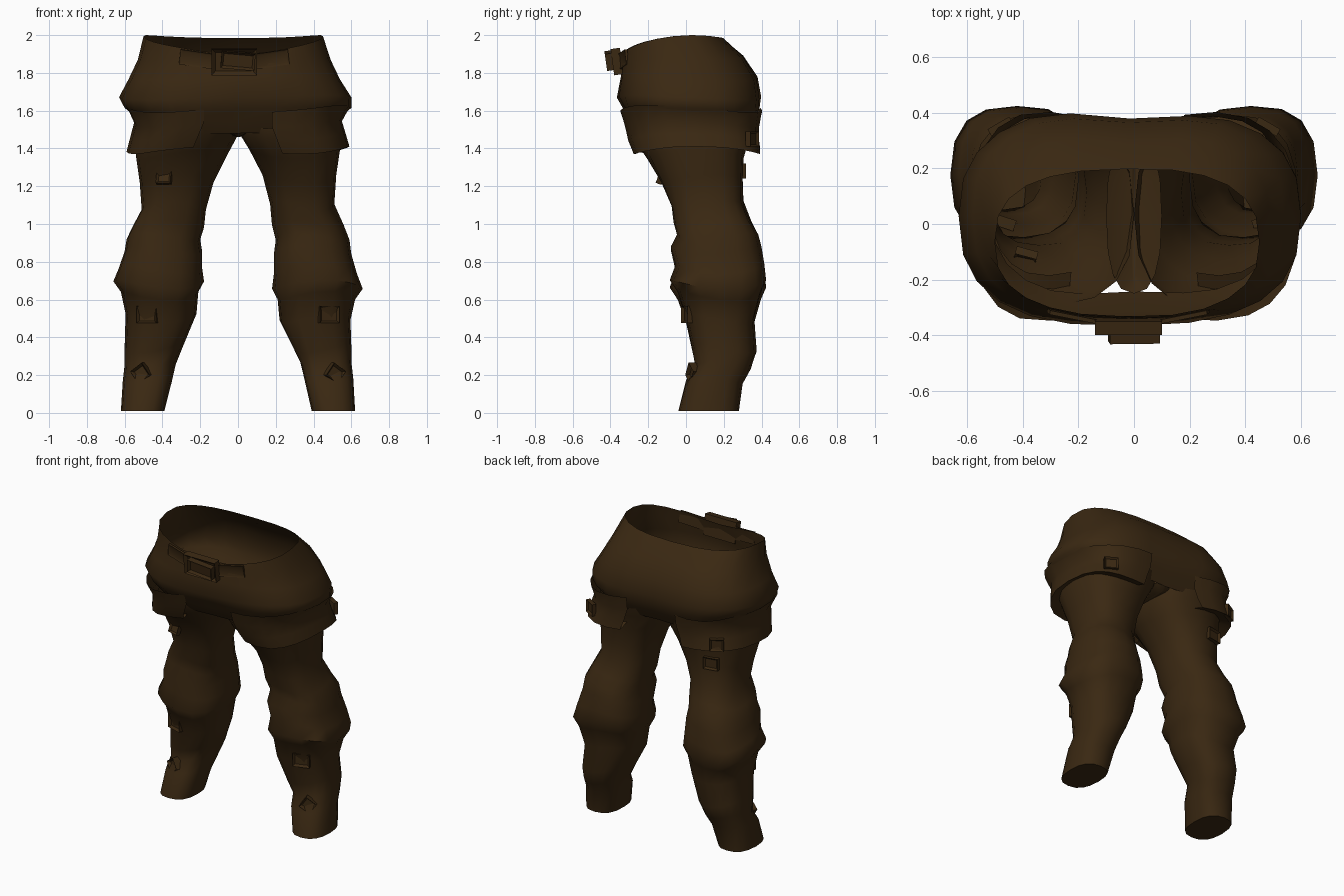
import bpy, bmesh, math
from mathutils import Matrix, Vector

cube = bpy.data.objects.get("Cube")
if cube:
    bpy.data.objects.remove(cube)

brown = bpy.data.materials.new("dark_brown_cloth")
brown.use_nodes = True
COLOUR = (0.042, 0.021, 0.006, 1)
brown.diffuse_color = COLOUR
bsdf = brown.node_tree.nodes["Principled BSDF"]
bsdf.inputs["Base Color"].default_value = COLOUR
bsdf.inputs["Roughness"].default_value = 0.9


def finish(name, bm, angle):
    mesh = bpy.data.meshes.new(name)
    bm.to_mesh(mesh)
    bm.free()
    mesh.materials.append(brown)
    obj = bpy.data.objects.new(name, mesh)
    bpy.context.collection.objects.link(obj)
    bpy.ops.object.select_all(action="DESELECT")
    obj.select_set(True)
    bpy.context.view_layer.objects.active = obj
    bpy.ops.object.shade_smooth_by_angle(angle=math.radians(angle))


def loft(name, rings, side=1, sides=16, square=0.8, fold=0.02, shape=None,
         cap=False, inner_cut=-1):
    """Skin rounded-box rings (z, x0, x1, y0, y1), listed bottom to top.
    Faces nearer the middle than inner_cut are left out."""
    bm = bmesh.new()
    loops = []
    for z, x0, x1, y0, y1 in rings:
        loop = []
        wave = fold * min(1, 4 * z)
        for i in range(sides):
            a = 2 * math.pi * i / sides
            c, s = math.cos(a), math.sin(a)
            r = 1 + wave * math.sin(3 * a + z * 9 * side)
            x = (x0 + x1) / 2 + (x1 - x0) / 2 * math.copysign(abs(c) ** square, c)
            y = (y0 + y1) / 2 + r * (y1 - y0) / 2 * math.copysign(abs(s) ** square, s)
            h = z + wave * math.sin(2 * a + z * 5 + side)
            p = Vector((side * x, y, h))
            loop.append(bm.verts.new(shape(p, z) if shape else p))
        loops.append(loop)
    for low, high in zip(loops, loops[1:]):
        for i in range(sides):
            j = (i + 1) % sides
            quad = [low[i], low[j], high[j], high[i]]
            if sum(v.co.x for v in quad) * side / 4 > inner_cut:
                bm.faces.new(quad[::side])
    if cap:
        bm.faces.new(loops[0][::-side])
    finish(name, bm, 60)


def plate(name, place, size, turn=0, tilt=0, roll=0):
    """Framed buckle whose recessed face points to -y before turning."""
    bm = bmesh.new()
    bmesh.ops.create_cube(bm, size=1)
    bmesh.ops.scale(bm, vec=size, verts=bm.verts)
    bm.normal_update()
    front = min(bm.faces, key=lambda f: f.calc_center_median().y)
    bmesh.ops.inset_region(bm, faces=[front], depth=-size[1] * 0.4,
                           thickness=min(size[0], size[2]) * 0.2)
    spin = (Matrix.Rotation(math.radians(turn), 4, "Z")
            @ Matrix.Rotation(math.radians(tilt), 4, "X")
            @ Matrix.Rotation(math.radians(roll), 4, "Y"))
    bmesh.ops.transform(bm, matrix=Matrix.Translation(place) @ spin, verts=bm.verts)
    finish(name, bm, 30)


# Hips: open waist, rim dipping at the front, dent between the rear lobes
def hip_shape(p, z):
    middle = math.exp(-(p.x / 0.25) ** 2)
    if p.y > 0 and z < 1.9:
        p.y -= 0.05 * middle
    if z > 1.9:
        p.z = z - 0.55 * (p.y - 0.03) ** 2
        if p.y < 0:
            p.z -= 0.03 * middle
    elif p.y < 0 and z < 1.65:
        p.y += 0.04 * middle
    return p


hips = [
    (1.49, -0.51, 0.51, -0.28, 0.36),
    (1.56, -0.54, 0.54, -0.33, 0.40),
    (1.61, -0.60, 0.60, -0.355, 0.42),
    (1.67, -0.63, 0.60, -0.37, 0.425),
    (1.77, -0.58, 0.54, -0.35, 0.41),
    (1.88, -0.53, 0.49, -0.34, 0.34),
    (2.00, -0.50, 0.45, -0.33, 0.20),
]
loft("hips", hips, sides=24, square=0.78, fold=0.012, shape=hip_shape)

# Gusset closing the fork between the hollow legs
gusset = [
    (1.46, -0.01, 0.01, -0.20, 0.27),
    (1.50, -0.10, 0.10, -0.25, 0.31),
]
loft("crotch_gusset", gusset, fold=0, cap=True)

# Legs with sagging knee folds, and pockets flaring around the outer thighs
leg = [
    (0.01, 0.39, 0.62, -0.04, 0.28),
    (0.17, 0.35, 0.61, 0.00, 0.30),
    (0.25, 0.33, 0.60, 0.05, 0.34),
    (0.34, 0.29, 0.60, 0.03, 0.37),
    (0.50, 0.22, 0.595, 0.00, 0.36),
    (0.62, 0.21, 0.62, -0.04, 0.40),
    (0.68, 0.18, 0.66, -0.08, 0.43),
    (0.76, 0.19, 0.63, -0.05, 0.42),
    (0.86, 0.19, 0.60, -0.08, 0.40),
    (0.93, 0.20, 0.59, -0.05, 0.38),
    (1.00, 0.18, 0.56, -0.07, 0.34),
    (1.10, 0.17, 0.51, -0.08, 0.30),
    (1.24, 0.13, 0.52, -0.13, 0.30),
    (1.37, 0.06, 0.54, -0.20, 0.31),
    (1.47, 0.00, 0.54, -0.27, 0.34),
    (1.53, 0.00, 0.53, -0.29, 0.36),
]
pocket = [
    (1.43, 0.10, 0.51, -0.18, 0.29),
    (1.39, 0.08, 0.59, -0.27, 0.40),
    (1.46, 0.05, 0.57, -0.30, 0.39),
    (1.53, 0.02, 0.55, -0.32, 0.39),
    (1.61, 0.00, 0.59, -0.35, 0.40),
]
for side, label in ((1, "left"), (-1, "right")):
    loft(label + "_leg", leg, side, fold=0.024, cap=True)
    loft(label + "_thigh_pocket", pocket, side, sides=20, inner_cut=0.22)
    # Strap buckles down the shin and on the rear pocket corner
    plate(label + "_knee_buckle", (side * 0.48, 0.01, 0.52), (0.11, 0.04, 0.09), side * 18)
    plate(label + "_ankle_buckle", (side * 0.51, 0.04, 0.21), (0.08, 0.05, 0.08),
          side * 22, roll=side * 35)
    plate(label + "_pocket_buckle", (side * 0.48, 0.35, 1.45), (0.09, 0.03, 0.08), side * 150)

# Extra thigh buckles on the right leg only
plate("right_thigh_front_buckle", (-0.39, -0.12, 1.26), (0.08, 0.03, 0.10), -15, -20)
plate("right_thigh_rear_buckle", (-0.40, 0.295, 1.28), (0.10, 0.03, 0.08), 190)

# Belt: buckle plate, raised clasp and straps
plate("belt_buckle", (-0.02, -0.365, 1.86), (0.24, 0.05, 0.14), tilt=8)
plate("belt_clasp", (0.0, -0.405, 1.865), (0.18, 0.04, 0.09), tilt=8, roll=5)
for side, label in ((1, "left"), (-1, "right")):
    plate(label + "_belt_strap", (side * 0.18 - 0.02, -0.335, 1.87),
          (0.22, 0.015, 0.08), side * 12, 5, -side * 8)
